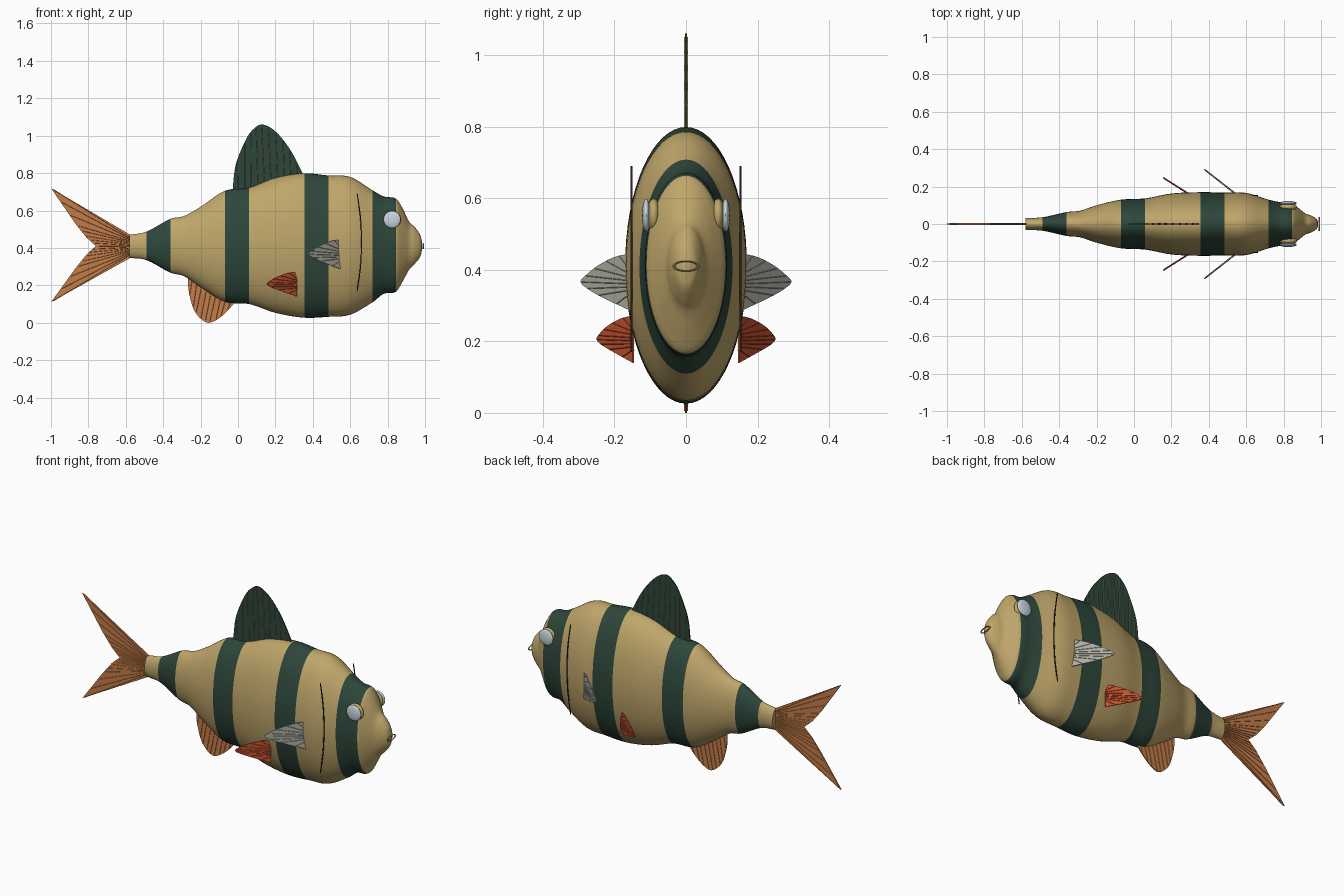
import bpy, bmesh, math
from mathutils import Vector

if "Cube" in bpy.data.objects:
    bpy.data.objects.remove(bpy.data.objects["Cube"])


def material(name, rgb):
    m = bpy.data.materials.new(name)
    m.diffuse_color = (*rgb, 1)
    m.use_nodes = True
    m.node_tree.nodes["Principled BSDF"].inputs["Base Color"].default_value = m.diffuse_color
    return m


TAN = material("tan", (0.52, 0.38, 0.145))
GREEN = material("dark green", (0.027, 0.062, 0.043))
ORANGE = material("orange", (0.56, 0.205, 0.065))
RED = material("red", (0.56, 0.085, 0.03))
GREY = material("fin grey", (0.42, 0.43, 0.36))
EYE = material("eye white", (0.58, 0.68, 0.73))
LINE = material("dark brown", (0.03, 0.025, 0.015))


def finish(name, bm, mats, angle=40):
    bmesh.ops.recalc_face_normals(bm, faces=bm.faces)
    me = bpy.data.meshes.new(name)
    bm.to_mesh(me)
    bm.free()
    ob = bpy.data.objects.new(name, me)
    bpy.context.collection.objects.link(ob)
    for m in mats:
        me.materials.append(m)
    bpy.ops.object.select_all(action='DESELECT')
    ob.select_set(True)
    bpy.context.view_layer.objects.active = ob
    bpy.ops.object.shade_smooth_by_angle(angle=math.radians(angle))
    return ob


def smooth(pts, n):
    """Catmull-Rom through 2D points."""
    pts = [Vector(p) for p in pts]
    out = []
    for i in range(len(pts) - 1):
        p1, p2 = pts[i], pts[i + 1]
        p0, p3 = pts[max(i - 1, 0)], pts[min(i + 2, len(pts) - 1)]
        for k in range(n):
            t = k / n
            out.append(0.5 * (2 * p1 + (p2 - p0) * t + (2 * p0 - 5 * p1 + 4 * p2 - p3) * t * t
                              + (3 * p1 - p0 - 3 * p2 + p3) * t ** 3))
    return out + [pts[-1]]


# Body: elliptical rings as (x, bottom, top, half width)
RINGS = [(-0.58, 0.347, 0.47, 0.032), (-0.49, 0.335, 0.487, 0.036), (-0.36, 0.267, 0.556, 0.064),
         (-0.29, 0.25, 0.57, 0.071), (-0.2, 0.19, 0.62, 0.1), (-0.07, 0.112, 0.706, 0.13),
         (0.06, 0.1, 0.722, 0.137), (0.2, 0.053, 0.775, 0.163), (0.355, 0.027, 0.799, 0.17),
         (0.485, 0.032, 0.787, 0.168), (0.6, 0.043, 0.78, 0.166), (0.72, 0.11, 0.708, 0.13),
         (0.78, 0.155, 0.675, 0.117), (0.845, 0.166, 0.663, 0.11), (0.88, 0.22, 0.612, 0.085),
         (0.915, 0.283, 0.54, 0.057), (0.945, 0.315, 0.512, 0.046), (0.975, 0.355, 0.468, 0.028),
         (0.985, 0.395, 0.428, 0.01)]
STRIPES = [(-0.49, -0.36), (-0.07, 0.06), (0.355, 0.485), (0.72, 0.845)]


def interpolate(i, t):
    """Hermite step between two rings, with uneven spacing."""
    a, b = RINGS[i], RINGS[i + 1]
    lo, hi = RINGS[max(i - 1, 0)], RINGS[min(i + 2, len(RINGS) - 1)]
    h = b[0] - a[0]
    res = [a[0] + h * t]
    for k in (1, 2, 3):
        m0 = (b[k] - lo[k]) / (b[0] - lo[0]) * h
        m1 = (hi[k] - a[k]) / (hi[0] - a[0]) * h
        res.append((2 * t**3 - 3 * t**2 + 1) * a[k] + (t**3 - 2 * t**2 + t) * m0
                   + (3 * t**2 - 2 * t**3) * b[k] + (t**3 - t**2) * m1)
    return res


SEG, SUB = 64, 5
rings = [interpolate(i, k / SUB) for i in range(len(RINGS) - 1) for k in range(SUB)] + [RINGS[-1]]
bm = bmesh.new()
loops = []
for x, lo, hi, w in rings:
    loops.append([bm.verts.new((x, w * math.cos(a), (lo + hi) / 2 + (hi - lo) / 2 * math.sin(a)))
                  for a in (2 * math.pi * j / SEG for j in range(SEG))])
for r in range(len(loops) - 1):
    mid = (rings[r][0] + rings[r + 1][0]) / 2
    striped = any(a < mid < b for a, b in STRIPES)
    for j in range(SEG):
        k = (j + 1) % SEG
        f = bm.faces.new((loops[r][j], loops[r][k], loops[r + 1][k], loops[r + 1][j]))
        f.material_index = int(striped)
bm.faces.new(loops[0])
bm.faces.new(loops[-1])
finish("body", bm, [TAN, GREEN], 50)


def fin(name, outline, place, normal, root, span, count, mats, thick=0.003):
    """Flat fin from an open 2D outline, with thin rays fanning from the root to its edge."""
    bm = bmesh.new()
    front = [bm.verts.new(place(*p) + normal * thick) for p in outline]
    back = [bm.verts.new(place(*p) - normal * thick) for p in outline]
    bm.faces.new(front)
    bm.faces.new(back[::-1])
    for i in range(len(front)):
        j = (i + 1) % len(front)
        bm.faces.new((front[i], back[i], back[j], front[j]))
    for i in range(count):
        t = i / (count - 1)
        a = place(*Vector(root[0]).lerp(Vector(root[1]), t))
        e = span[0] + (span[1] - span[0]) * t
        b = place(*outline[round(e * (len(outline) - 1))])
        b = a.lerp(b, 0.97)
        side = (b - a).cross(normal).normalized() * 0.0025
        up = normal * (thick + 0.002)
        ends = [[bm.verts.new(p + o) for o in (side, up, -side, -up)] for p in (a, b)]
        faces = [bm.faces.new(ends[0]), bm.faces.new(ends[1])]
        for k in range(4):
            n = (k + 1) % 4
            faces.append(bm.faces.new((ends[0][k], ends[0][n], ends[1][n], ends[1][k])))
        for f in faces:
            f.material_index = len(mats) - 1
    finish(name, bm, mats, 20)


def flat(x, z):
    return Vector((x, 0, z))


Y = Vector((0, 1, 0))

# Fins on the centre line
fin("dorsal_fin", smooth([(-0.03, 0.69), (-0.012, 0.845), (0.045, 0.985), (0.09, 1.042), (0.133, 1.06),
                          (0.192, 1.03), (0.25, 0.967), (0.3, 0.89), (0.36, 0.77)], 6),
    flat, Y, ((0.0, 0.7), (0.32, 0.76)), (0.15, 0.9), 10, [GREEN, TAN])
fin("anal_fin", smooth([(-0.265, 0.27), (-0.265, 0.18), (-0.24, 0.08), (-0.205, 0.027), (-0.16, 0.0),
                        (-0.11, 0.018), (-0.055, 0.065), (0.0, 0.13)], 6),
    flat, Y, ((-0.24, 0.26), (-0.03, 0.15)), (0.2, 0.85), 9, [ORANGE])
tail = [(-0.57, 0.467), (-1.0, 0.72), (-0.87, 0.53), (-0.81, 0.455), (-0.76, 0.41),
        (-0.81, 0.365), (-0.87, 0.29), (-1.0, 0.11), (-0.57, 0.35)]
edge = [Vector(p).lerp(Vector(q), k / 8) for p, q in zip(tail, tail[1:]) for k in range(8)] + [Vector(tail[-1])]
fin("tail_fin", edge, flat, Y, ((-0.57, 0.45), (-0.57, 0.367)), (0.13, 0.87), 17, [ORANGE], 0.004)

# Paired fins, gill lines and eyes on both sides
for s, label in ((-1, "right"), (1, "left")):
    for name, (x0, y0), (x1, y1), pts, mat in (
            ("pectoral_fin", (0.555, 0.152), (0.375, 0.293),
             [(0, 0.445), (0.3, 0.437), (0.62, 0.415), (0.87, 0.388), (1, 0.366),
              (0.82, 0.343), (0.5, 0.318), (0, 0.285)], GREY),
            ("pelvic_fin", (0.315, 0.147), (0.155, 0.248),
             [(0, 0.272), (0.35, 0.263), (0.7, 0.243), (0.93, 0.22), (1, 0.205),
              (0.85, 0.189), (0.5, 0.168), (0, 0.14)], RED)):
        def place(u, z):
            return Vector((x0 + (x1 - x0) * u, s * (y0 + (y1 - y0) * u), z))
        n = Vector((y1 - y0, s * (x0 - x1), 0)).normalized()
        zm = (pts[0][1] + pts[-1][1]) / 2
        fin(label + "_" + name, smooth(pts, 5), place, n, ((0.0, zm + 0.03), (0.0, zm - 0.03)),
            (0.1, 0.9), 8, [mat], 0.0025)

    # Gill line: thin curved tube beside the head
    cu = bpy.data.curves.new(label + "_gill_line", 'CURVE')
    cu.dimensions = '3D'
    cu.bevel_depth = 0.003
    cu.bevel_resolution = 1
    path = smooth([(0.637, 0.69), (0.655, 0.56), (0.66, 0.43), (0.655, 0.3), (0.637, 0.17)], 5)
    sp = cu.splines.new('POLY')
    sp.points.add(len(path) - 1)
    for p, q in zip(sp.points, path):
        p.co = (q.x, s * 0.152, q.y, 1)
    cu.materials.append(LINE)
    bpy.context.collection.objects.link(bpy.data.objects.new(label + "_gill_line", cu))

    # Eye socket and eye: flattened spheres
    for name, y, r, depth, mat in (("eye_socket", 0.09, 0.047, 0.02, TAN), ("eye", 0.111, 0.046, 0.012, EYE)):
        bm = bmesh.new()
        bmesh.ops.create_uvsphere(bm, u_segments=32, v_segments=16, radius=1)
        for v in bm.verts:
            v.co = (0.824 + v.co.x * r, s * y + v.co.y * depth, 0.552 + v.co.z * r)
        finish(label + "_" + name, bm, [mat])

# Mouth: thin oval ring at the snout
bpy.ops.mesh.primitive_torus_add(major_segments=32, minor_segments=8, major_radius=0.034, minor_radius=0.004,
                                 location=(0.99, 0, 0.41), rotation=(0, math.pi / 2, 0))
mouth = bpy.context.object
mouth.name = "mouth"
mouth.scale = (0.4, 1, 1)
mouth.data.materials.append(TAN)
bpy.ops.object.shade_smooth_by_angle()
